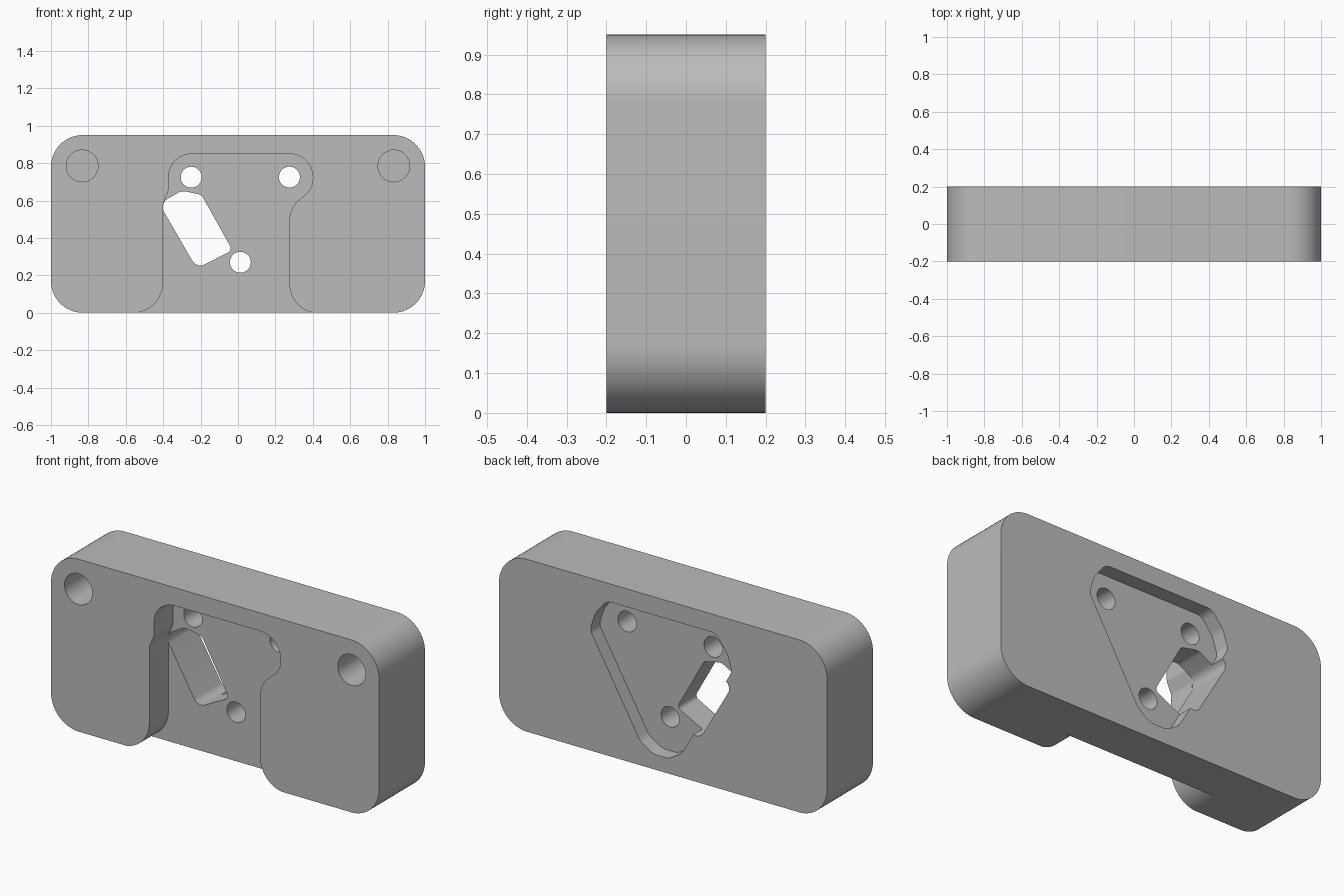
import bpy, bmesh, math
from mathutils import Vector

cube = bpy.data.objects.get("Cube")
if cube:
    bpy.data.objects.remove(cube, do_unlink=True)

grey = bpy.data.materials.new("plain_grey")
grey.use_nodes = True
grey.diffuse_color = (0.5, 0.5, 0.5, 1)
grey.node_tree.nodes["Principled BSDF"].inputs["Base Color"].default_value = (0.5, 0.5, 0.5, 1)


def fillet(corners, steps=10):
    """Round each (x, z, radius) corner of a closed outline."""
    out = []
    n = len(corners)
    for i, (x, z, r) in enumerate(corners):
        p = Vector((x, z))
        if r == 0:
            out.append(p)
            continue
        a = (Vector(corners[i - 1][:2]) - p).normalized()
        b = (Vector(corners[(i + 1) % n][:2]) - p).normalized()
        half = math.acos(a.dot(b)) / 2
        centre = p + (a + b).normalized() * (r / math.sin(half))
        start = p + a * (r / math.tan(half)) - centre
        end = p + b * (r / math.tan(half)) - centre
        sweep = math.pi - 2 * half
        for k in range(steps + 1):
            t = k / steps
            out.append(centre + (start * math.sin((1 - t) * sweep)
                                 + end * math.sin(t * sweep)) / math.sin(sweep))
    return out


def circle(x, z, r, sides=40):
    return [Vector((x + r * math.cos(math.tau * k / sides), z + r * math.sin(math.tau * k / sides)))
            for k in range(sides)]


def prism(name, outline, y0, y1):
    """Closed solid with an x-z outline, reaching from y0 to y1."""
    bm = bmesh.new()
    near = [bm.verts.new((p.x, y0, p.y)) for p in outline]
    far = [bm.verts.new((p.x, y1, p.y)) for p in outline]
    bm.faces.new(near)
    bm.faces.new(far[::-1])
    for i in range(len(outline)):
        bm.faces.new((near[i], near[i - 1], far[i - 1], far[i]))
    bmesh.ops.recalc_face_normals(bm, faces=bm.faces[:])
    mesh = bpy.data.meshes.new(name)
    bm.to_mesh(mesh)
    bm.free()
    mesh.materials.append(grey)
    obj = bpy.data.objects.new(name, mesh)
    bpy.context.scene.collection.objects.link(obj)
    return obj


def cut(body, cutter):
    """Subtract the cutter, taking the first solver that gives a solid."""
    mod = body.modifiers.new("cut", "BOOLEAN")
    mod.operation = "DIFFERENCE"
    mod.object = cutter
    for solver in ("EXACT", "FLOAT"):
        mod.solver = solver
        graph = bpy.context.evaluated_depsgraph_get()
        result = bpy.data.meshes.new_from_object(body.evaluated_get(graph))
        if len(result.polygons) > 0:
            break
    body.modifiers.remove(mod)
    body.data = result
    bpy.data.objects.remove(cutter, do_unlink=True)


# Main block with rounded corners
R = 0.17
block = prism("mounting_block",
              fillet([(-1, 0, R), (1, 0, R), (1, 0.95, R), (-1, 0.95, R)], 16), -0.2, 0.2)

FRONT, BACK = -0.035, 0.12   # floors of the two recesses

# Front recess, open at the bottom with flared edges
front_outline = fillet([
    (-0.57, -0.1, 0), (-0.57, -0.002, 0), (-0.4, -0.002, 0.165),
    (-0.4, 0.585, 0.04), (-0.372, 0.65, 0.04), (-0.372, 0.85, 0.125),
    (0.4, 0.85, 0.125), (0.4, 0.665, 0.115), (0.275, 0.56, 0.14),
    (0.275, -0.002, 0.155), (0.435, -0.002, 0), (0.435, -0.1, 0)])

# Back recess: rounded triangle, symmetric about its own axis
AXIS = 0.0125
side = [(0.05, 0.083, 0.1), (0.128, 0.135, 0.1), (0.433, 0.665, 0.06),
        (0.4, 0.765, 0.1), (0.33, 0.85, 0.06)]
back_outline = fillet([(AXIS + x, z, r) for x, z, r in side]
                      + [(AXIS - x, z, r) for x, z, r in reversed(side)])

# Slanted slot through the web
slot_outline = fillet([(-0.421, 0.583, 0.05), (-0.3, 0.653, 0.06), (-0.195, 0.63, 0.03),
                       (-0.03, 0.335, 0.025), (-0.22, 0.236, 0.05)])

cut(block, prism("front_recess_cutter", front_outline, -0.3, FRONT))
cut(block, prism("back_recess_cutter", back_outline, BACK, 0.3))
cut(block, prism("slot_cutter", slot_outline, FRONT - 0.01, 0.31))

# Three screw holes through the web
for x, z in ((-0.25, 0.725), (0.275, 0.725), (AXIS, 0.27)):
    cut(block, prism("screw_hole_cutter", circle(x, z, 0.056), FRONT - 0.05, BACK + 0.05))

# Blind holes in the upper front corners
for s in (-1, 1):
    cut(block, prism("corner_hole_cutter", circle(s * 0.833, 0.785, 0.085), -0.3, 0.12))

# Smooth curved walls, keep the rims crisp
bpy.ops.object.select_all(action="DESELECT")
bpy.context.view_layer.objects.active = block
block.select_set(True)
bpy.ops.object.shade_smooth_by_angle(angle=math.radians(30))
